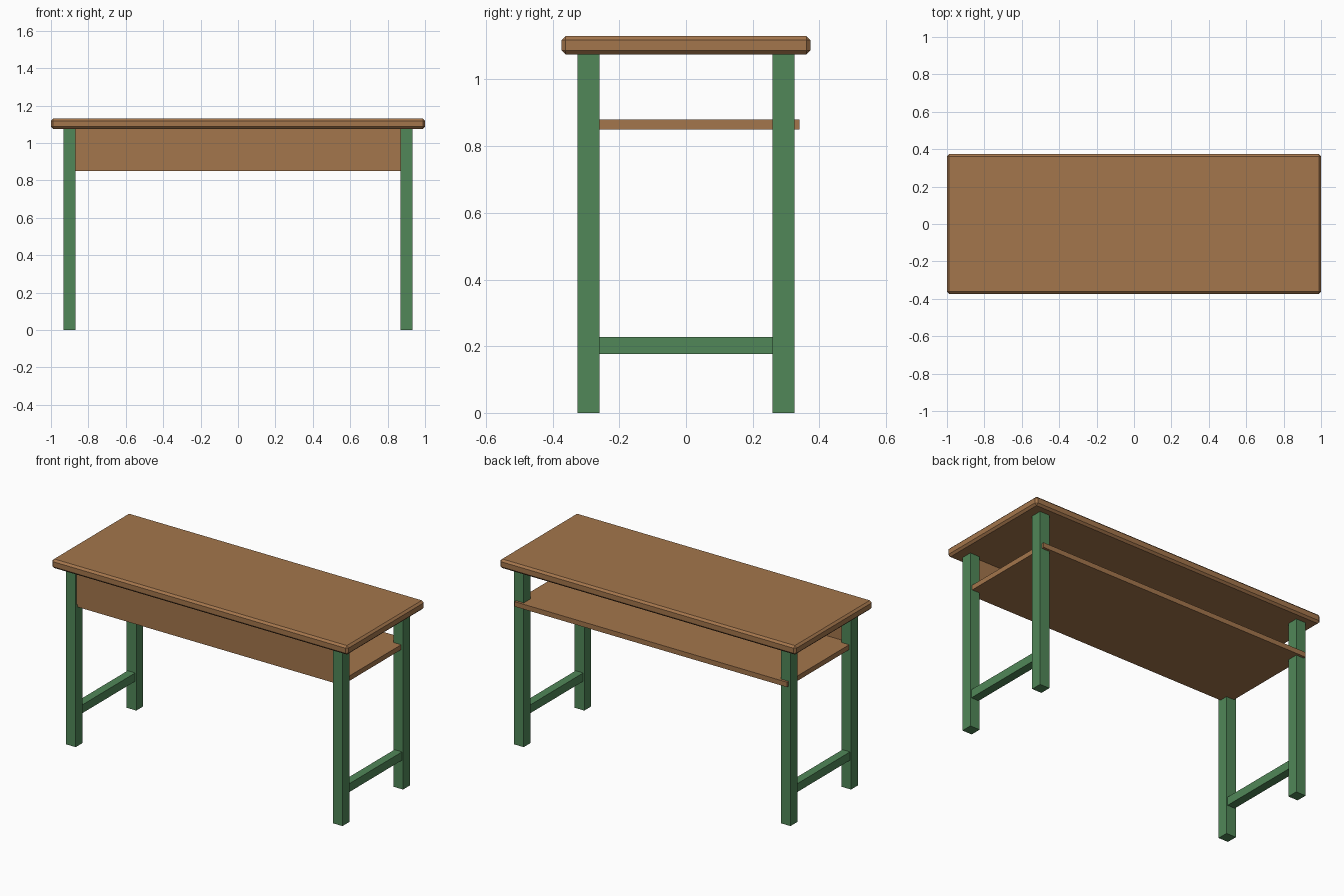
import bpy
import bmesh

cube = bpy.data.objects.get("Cube")
if cube:
    bpy.data.objects.remove(cube, do_unlink=True)


def material(name, rgb):
    mat = bpy.data.materials.new(name)
    mat.use_nodes = True
    color = (*rgb, 1)
    mat.diffuse_color = color
    mat.node_tree.nodes["Principled BSDF"].inputs["Base Color"].default_value = color
    return mat


wood = material("brown wood", (0.37, 0.18, 0.072))
green = material("green paint", (0.082, 0.245, 0.098))


def box(name, xs, ys, zs, mat, bevel=0):
    """Box spanning the given low/high ranges, optionally chamfered."""
    mesh = bpy.data.meshes.new(name)
    bm = bmesh.new()
    bmesh.ops.create_cube(bm, size=1)
    for v in bm.verts:
        v.co = [(lo + hi) / 2 + c * (hi - lo)
                for c, (lo, hi) in zip(v.co, (xs, ys, zs))]
    if bevel:
        bmesh.ops.bevel(bm, geom=bm.edges[:], offset=bevel,
                        segments=1, affect='EDGES')
    bm.to_mesh(mesh)
    bm.free()
    mesh.materials.append(mat)
    obj = bpy.data.objects.new(name, mesh)
    bpy.context.collection.objects.link(obj)
    return obj


def span(sign, lo, hi):
    return sorted((sign * lo, sign * hi))


# Chamfered top board
box("table_top", (-1, 1), (-0.373, 0.373), (1.075, 1.13), wood, 0.012)

# Shelf, and the panel closing the front above it
box("shelf", (-0.92, 0.92), (-0.31, 0.34), (0.85, 0.88), wood)
box("front_panel", (-0.9, 0.9), (-0.316, -0.285), (0.868, 1.08), wood)

# Legs and low side stretchers
for side, sx in (("left", 1), ("right", -1)):
    for end, sy in (("front", -1), ("back", 1)):
        box(f"{end}_{side}_leg", span(sx, 0.868, 0.933),
            span(sy, 0.259, 0.325), (0, 1.08), green)
    box(f"{side}_stretcher", span(sx, 0.875, 0.926),
        (-0.27, 0.27), (0.177, 0.228), green)
